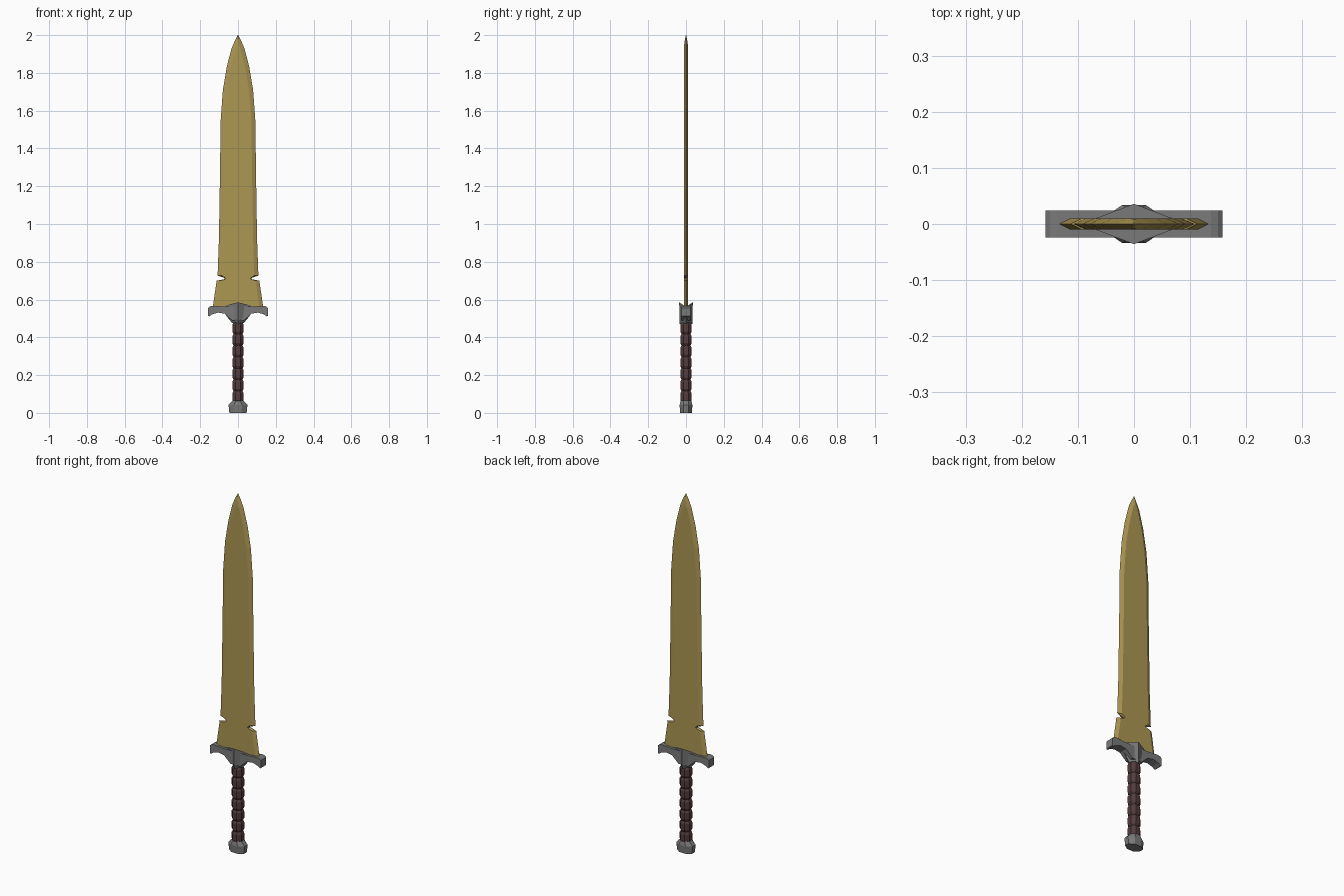
import bpy, bmesh, math

if "Cube" in bpy.data.objects:
    bpy.data.objects.remove(bpy.data.objects["Cube"])


def material(name, rgb):
    m = bpy.data.materials.new(name)
    m.diffuse_color = (*rgb, 1)
    m.use_nodes = True
    m.node_tree.nodes["Principled BSDF"].inputs["Base Color"].default_value = m.diffuse_color
    return m


GOLD = material("aged gold", (0.42, 0.31, 0.088))
STEEL = material("grey steel", (0.19, 0.195, 0.19))
LEATHER = material("dark red leather", (0.088, 0.045, 0.045))


def loft(name, rings, mat):
    """Skin a stack of rings (equal point counts) and cap both ends."""
    bm = bmesh.new()
    loops = [[bm.verts.new(p) for p in ring] for ring in rings]
    n = len(loops[0])
    for a, b in zip(loops, loops[1:]):
        for i in range(n):
            j = (i + 1) % n
            bm.faces.new((a[i], a[j], b[j], b[i]))
    bm.faces.new(loops[0][::-1])
    bm.faces.new(loops[-1])
    bmesh.ops.remove_doubles(bm, verts=bm.verts, dist=1e-5)
    bmesh.ops.recalc_face_normals(bm, faces=bm.faces)
    me = bpy.data.meshes.new(name)
    bm.to_mesh(me)
    bm.free()
    me.materials.append(mat)
    ob = bpy.data.objects.new(name, me)
    bpy.context.collection.objects.link(ob)
    return ob


def oval(rx, ry, z, n=8):
    """Octagon with flat sides facing the axes, rx and ry to the flats."""
    k = 1 / math.cos(math.pi / n)
    return [(rx * k * math.cos(math.tau * (i + 0.5) / n),
             ry * k * math.sin(math.tau * (i + 0.5) / n), z) for i in range(n)]


# Blade: flat core with bevelled edges and a notch near the base
# rows: height, half width at the edge, half width of the flat, half thickness
rows = [(0.55, 0.135, 0.115, 0.01), (0.70, 0.113, 0.093, 0.01),
        (0.708, 0.071, 0.066, 0.01), (0.714, 0.071, 0.066, 0.01),
        (0.727, 0.108, 0.086, 0.01), (0.92, 0.101, 0.08, 0.01),
        (1.29, 0.095, 0.074, 0.01), (1.545, 0.092, 0.071, 0.01),
        (1.71, 0.08, 0.058, 0.01), (1.835, 0.059, 0.037, 0.01),
        (1.93, 0.034, 0.012, 0.01), (1.96, 0.021, 0.002, 0.009),
        (2.0, 0.001, 0.0005, 0.001)]
loft("blade", [[(-e, 0, z), (-f, -t, z), (f, -t, z), (e, 0, z), (f, t, z), (-f, t, z)]
               for z, e, f, t in rows], GOLD)

# Crossguard arms: mirrored outline extruded front to back
half = [(0.03, 0.488), (0.07, 0.525), (0.106, 0.531), (0.135, 0.522), (0.153, 0.511),
        (0.158, 0.514), (0.158, 0.556), (0.15, 0.563), (0.137, 0.567), (0.07, 0.562)]
outline = half + [(-x, z) for x, z in reversed(half)]
loft("guard_arms", [[(x, y, z) for x, z in outline] for y in (-0.024, 0.024)], STEEL)

# Guard centre: diamond block with a ridge front and back
def diamond(rx, ry, z_side, z_mid):
    return [(rx, 0, z_side), (0, ry, z_mid), (-rx, 0, z_side), (0, -ry, z_mid)]


loft("guard_centre", [diamond(0.03, 0.034, 0.475, 0.471),
                      diamond(0.055, 0.0345, 0.505, 0.49),
                      diamond(0.095, 0.036, 0.562, 0.585)], STEEL)

# Grip: seven bulging octagonal wraps
rings, bottom, top, count = [], 0.055, 0.478, 7
step = (top - bottom) / count
for i in range(count):
    z = bottom + i * step
    for f, r in ((0, 0.024), (0.2, 0.03), (0.8, 0.03)):
        rings.append(oval(r, r, z + f * step))
rings.append(oval(0.024, 0.024, top))
loft("grip", rings, LEATHER)

# Pommel: wide faceted cap tapering to the grip
loft("pommel", [oval(0.046, 0.031, 0), oval(0.05, 0.034, 0.042),
                oval(0.028, 0.028, 0.066)], STEEL)
